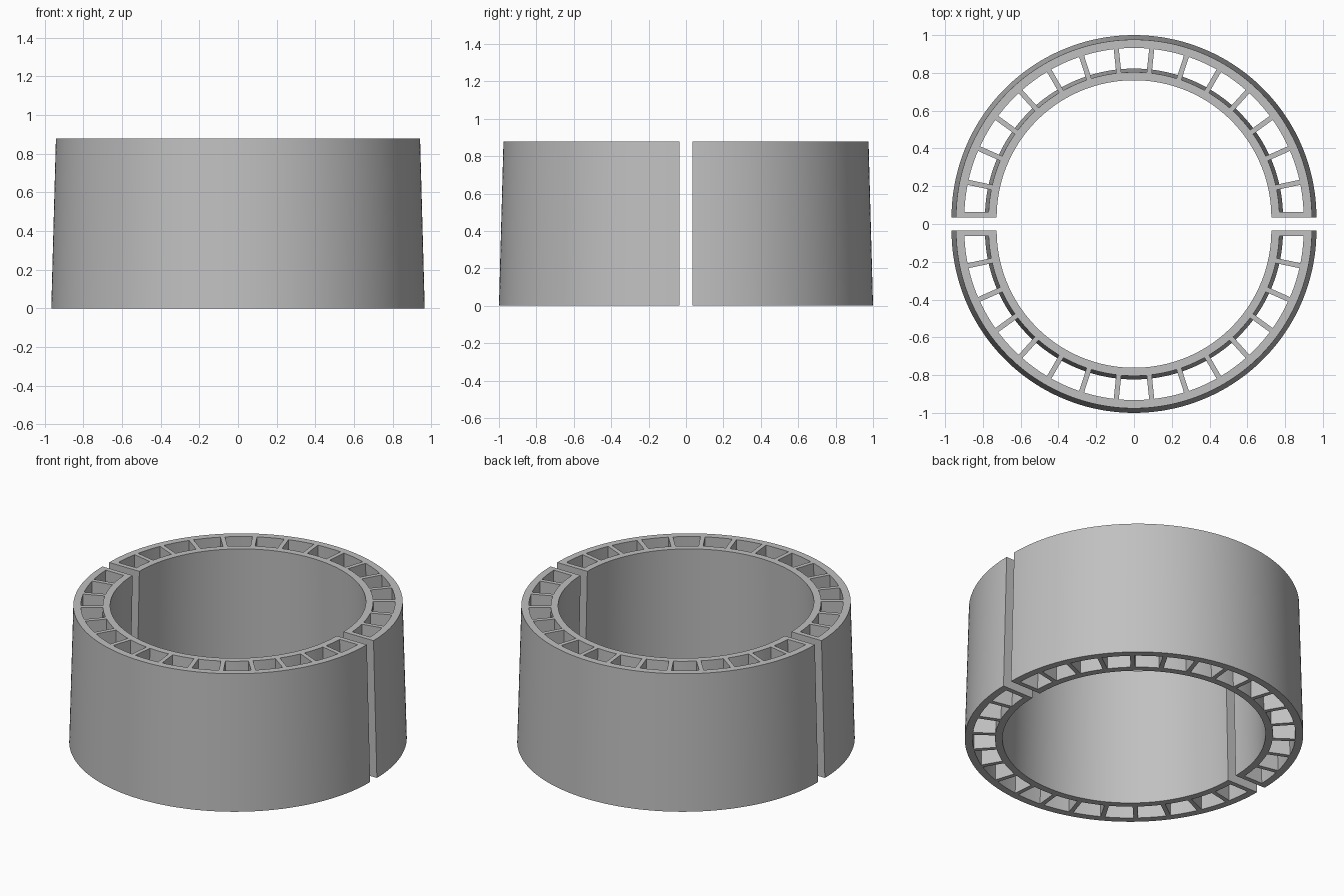
import bpy, bmesh, math

cube = bpy.data.objects.get("Cube")
if cube:
    bpy.data.objects.remove(cube, do_unlink=True)

HEIGHT = 0.878
GAP = 0.034            # half the slot between the two halves
BAYS = 15              # open pockets per half
STEPS = 6              # curve segments per pocket
RIB = 0.027            # rib thickness
END_WALL = 0.03        # wall thickness at the slot
# bore, pocket inner wall, pocket outer wall, outside: radii per level
BOTTOM = (0.746, 0.789, 0.921, 0.966)
TOP = (0.727, 0.770, 0.898, 0.942)

gray = bpy.data.materials.new("plain gray")
gray.use_nodes = True
color = (0.53, 0.53, 0.53, 1)
gray.diffuse_color = color
gray.node_tree.nodes["Principled BSDF"].inputs["Base Color"].default_value = color


def stations(r):
    """Angles along the half circle, keeping ribs parallel-sided."""
    rib, end = math.asin(RIB / 2 / r), math.asin(END_WALL / r)
    angles = [0.0]
    for k in range(BAYS):
        a = math.pi * k / BAYS + (end if k == 0 else rib)
        b = math.pi * (k + 1) / BAYS - (end if k == BAYS - 1 else rib)
        angles += [a + (b - a) * i / STEPS for i in range(STEPS + 1)]
    return angles + [math.pi]


def half_ring(name, side):
    bm = bmesh.new()

    def level(radii, z):
        return [[bm.verts.new((side * r * math.cos(a),
                               side * (r * math.sin(a) + GAP), z))
                 for a in stations(r)] for r in radii]

    low, high = level(BOTTOM, 0), level(TOP, HEIGHT)
    partner = {v: w for lo, hi in zip(low, high) for v, w in zip(lo, hi)}

    # rims and rib ends on both levels
    floor = []
    for i in range(len(low[0]) - 1):
        is_rib = i % (STEPS + 1) == 0
        for j in range(3):
            if j == 1 and not is_rib:
                continue
            quad = (low[j][i], low[j][i + 1], low[j + 1][i + 1], low[j + 1][i])
            floor.append(bm.faces.new(quad))
            bm.faces.new([partner[v] for v in reversed(quad)])

    # upright walls along every open border
    borders = {e for f in floor for e in f.edges if len(e.link_faces) == 1}
    for e in borders:
        a, b = e.verts
        bm.faces.new((a, b, partner[b], partner[a]))

    bmesh.ops.recalc_face_normals(bm, faces=bm.faces)
    mesh = bpy.data.meshes.new(name)
    bm.to_mesh(mesh)
    bm.free()
    mesh.materials.append(gray)
    obj = bpy.data.objects.new(name, mesh)
    bpy.context.collection.objects.link(obj)
    bpy.ops.object.select_all(action="DESELECT")
    obj.select_set(True)
    bpy.context.view_layer.objects.active = obj
    bpy.ops.object.shade_smooth_by_angle(angle=math.radians(30))


half_ring("back_half_ring", 1)
half_ring("front_half_ring", -1)
